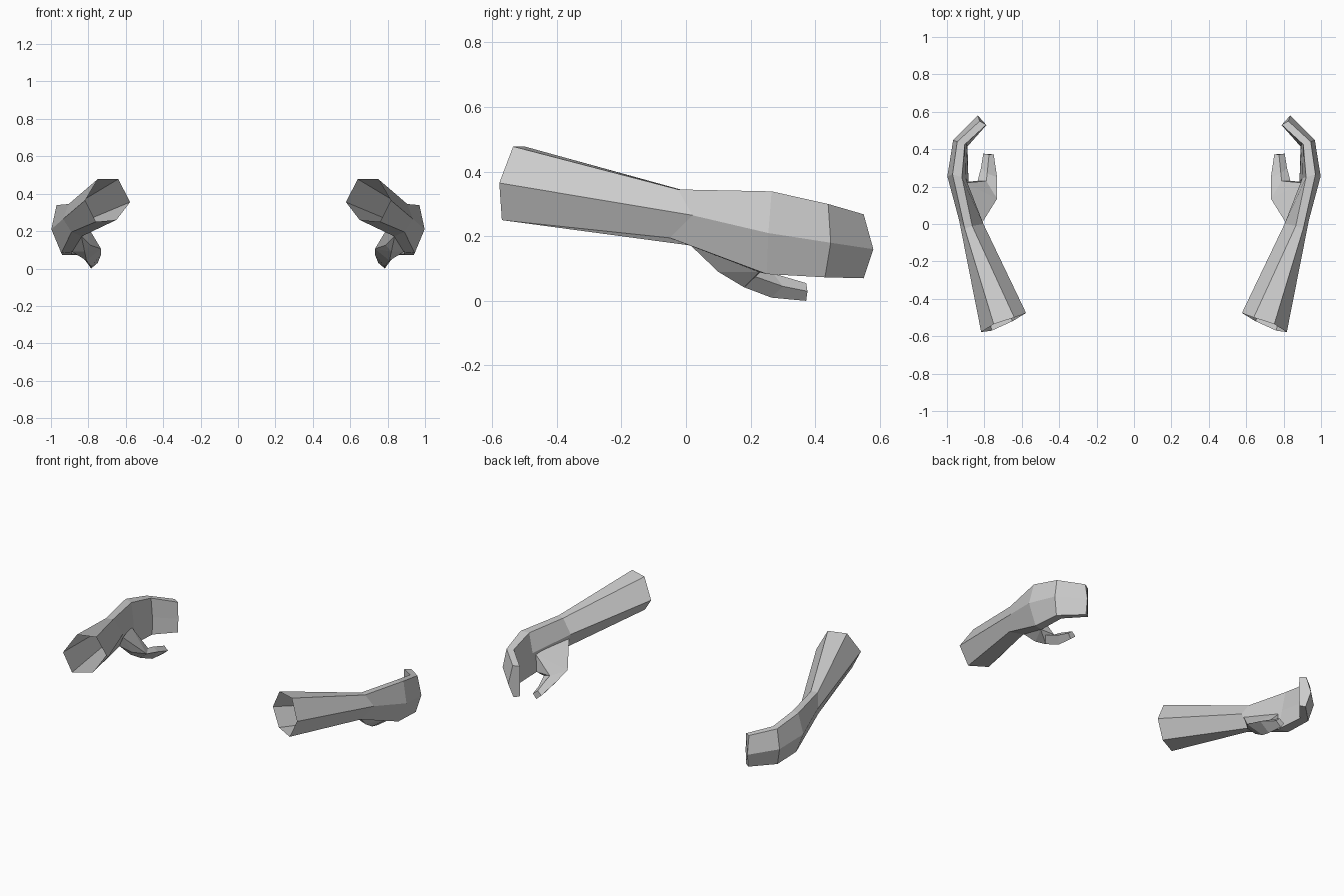
import bpy, bmesh


def finish(name, bm):
    bmesh.ops.recalc_face_normals(bm, faces=bm.faces[:])
    me = bpy.data.meshes.new(name)
    bm.to_mesh(me)
    bm.free()
    ob = bpy.data.objects.new(name, me)
    bpy.context.collection.objects.link(ob)
    m = ob.modifiers.new("mirror", 'MIRROR')
    m.use_mirror_merge = False
    return ob


def loft(bm, rings, cap_end=True):
    loops = [[bm.verts.new(p) for p in r] for r in rings]
    n = len(loops[0])
    for a, b in zip(loops, loops[1:]):
        for i in range(n):
            j = (i + 1) % n
            bm.faces.new((a[i], a[j], b[j], b[i]))
    if cap_end:
        bm.faces.new(loops[-1])


# forearm and closed fingers: hexagonal sections, open at the elbow
# order: outer top, outer mid, outer bottom, inner bottom, inner mid, inner top
arm = [
    [(.75, -.535, .478), (.817, -.578, .365), (.76, -.57, .25),
     (.65, -.52, .26), (.577, -.476, .355), (.64, -.5, .478)],
    [(.905, -.025, .345), (.935, .02, .265), (.89, -.05, .195),
     (.835, .01, .172), (.805, 0, .26), (.865, -.01, .343)],
    [(.97, .265, .339), (.998, .255, .21), (.945, .25, .083),
     (.885, .23, .088), (.9, .245, .21), (.92, .25, .335)],
    [(.945, .44, .3), (.967, .448, .18), (.94, .43, .073),
     (.89, .415, .078), (.897, .428, .18), (.905, .425, .3)],
    [(.825, .55, .268), (.835, .58, .16), (.82, .55, .07),
     (.79, .53, .075), (.788, .53, .16), (.79, .53, .265)],
]
bm = bmesh.new()
loft(bm, arm)
finish("forearm_and_hand", bm)

# thumb: four-sided sections
knuckle = [(.732, .135, .105), (.79, .23, .09), (.84, .215, .075), (.81, .18, .042)]
bm = bmesh.new()
loft(bm, [
    knuckle,
    [(.732, .25, .075), (.785, .27, .085), (.818, .3, .045), (.785, .265, .01)],
    [(.75, .372, .03), (.775, .372, .055), (.806, .376, .03), (.785, .372, 0)],
])
finish("thumb", bm)

# fleshy thumb base bridging wrist and palm
bm = bmesh.new()
pad = knuckle + [(.81, .01, .235), (.838, .012, .174), (.9, .22, .2),
                 (.888, .228, .09), (.79, .07, .125), (.82, .1, .09)]
for p in pad:
    bm.verts.new(p)
bmesh.ops.convex_hull(bm, input=bm.verts[:])
loose = [v for v in bm.verts if not v.link_faces]
bmesh.ops.delete(bm, geom=loose, context='VERTS')
finish("thumb_base", bm)
